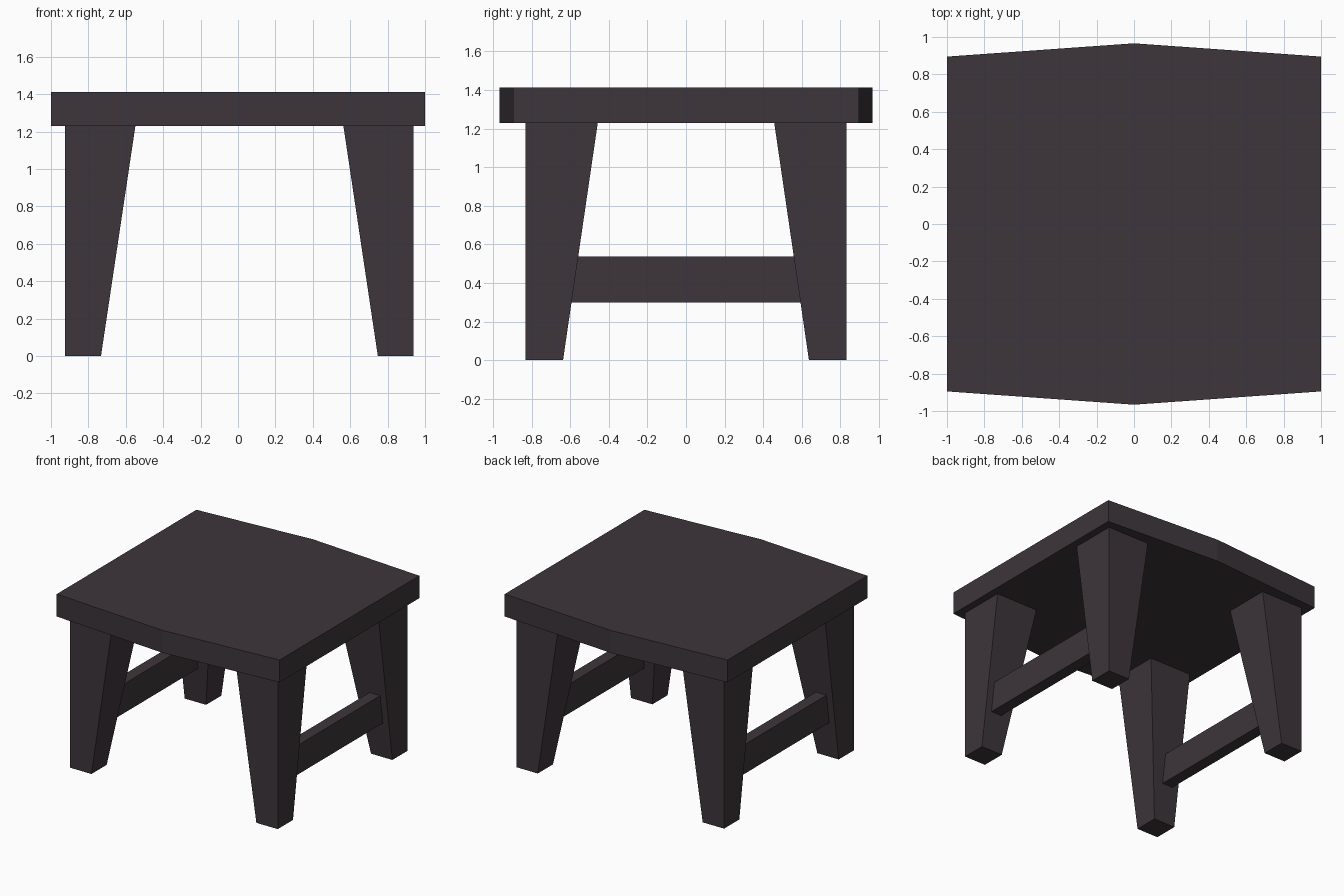
import bpy
import bmesh

if "Cube" in bpy.data.objects:
    bpy.data.objects.remove(bpy.data.objects["Cube"])

wood = bpy.data.materials.new("dark wood")
wood.diffuse_color = (0.047, 0.036, 0.043, 1)
wood.use_nodes = True
wood.node_tree.nodes["Principled BSDF"].inputs["Base Color"].default_value = wood.diffuse_color

CX = 0.0075                    # the legs sit slightly off the seat centre
SEAT_Z, TOP_Z = 1.23, 1.412


def loft(name, lower, upper):
    """Closed solid between two matching outlines."""
    bm = bmesh.new()
    a = [bm.verts.new(p) for p in lower]
    b = [bm.verts.new(p) for p in upper]
    n = len(a)
    bm.faces.new(a[::-1])
    bm.faces.new(b)
    for i in range(n):
        j = (i + 1) % n
        bm.faces.new((a[i], a[j], b[j], b[i]))
    bmesh.ops.recalc_face_normals(bm, faces=bm.faces)
    mesh = bpy.data.meshes.new(name)
    bm.to_mesh(mesh)
    bm.free()
    mesh.materials.append(wood)
    obj = bpy.data.objects.new(name, mesh)
    bpy.context.collection.objects.link(obj)
    return obj


def rect(x0, x1, y0, y1, z):
    return [(x0, y0, z), (x1, y0, z), (x1, y1, z), (x0, y1, z)]


# Seat: slab with front and back edges bowed to a point
outline = [(-1, -0.895), (0, -0.966), (1, -0.895),
           (1, 0.895), (0, 0.966), (-1, 0.895)]
loft("seat", [(x, y, SEAT_Z) for x, y in outline],
     [(x, y, TOP_Z) for x, y in outline])

for sx, side in ((-1, "left"), (1, "right")):
    # Legs: outer faces upright, inner faces tapering towards the floor
    for sy, end in ((-1, "front"), (1, "back")):
        xo, yo = CX + sx * 0.932, sy * 0.832
        loft(f"{end}_{side}_leg",
             rect(xo, CX + sx * 0.74, yo, sy * 0.637, 0),
             rect(xo, CX + sx * 0.556, yo, sy * 0.457, SEAT_Z))
    # Stretcher: side rail between front and back legs
    x0, x1 = CX + sx * 0.782, CX + sx * 0.877
    loft(f"{side}_stretcher",
         rect(x0, x1, -0.6, 0.6, 0.30), rect(x0, x1, -0.57, 0.57, 0.537))
